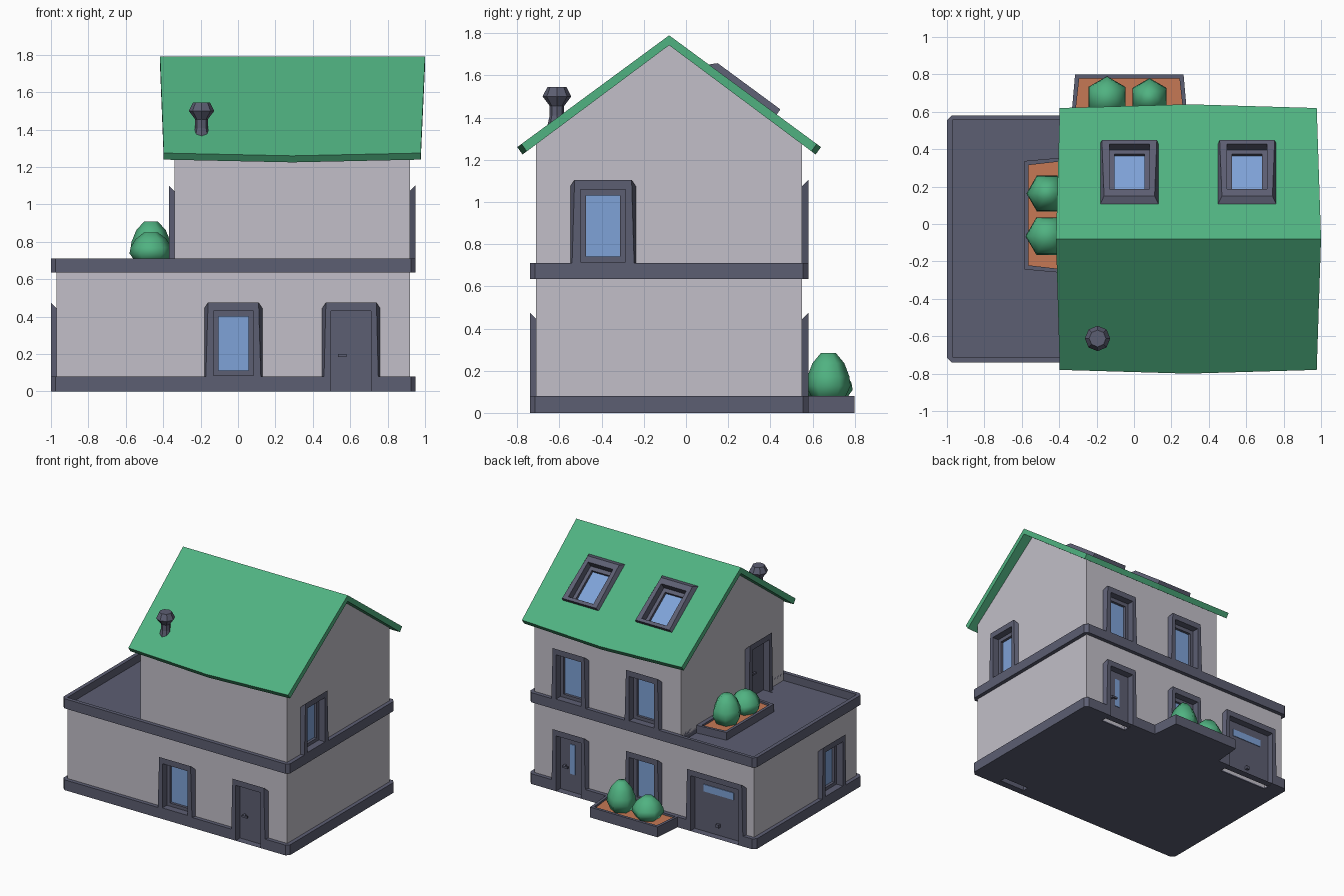
import bpy, bmesh, math
from mathutils import Matrix, Vector

cube = bpy.data.objects.get("Cube")
if cube:
    bpy.data.objects.remove(cube, do_unlink=True)


def material(name, rgb):
    m = bpy.data.materials.new(name)
    m.use_nodes = True
    m.diffuse_color = (*rgb, 1)
    m.node_tree.nodes["Principled BSDF"].inputs["Base Color"].default_value = (*rgb, 1)
    return m


WALL = material("pale wall", (0.54, 0.52, 0.58))
SLATE = material("slate trim", (0.107, 0.112, 0.168))
GREEN = material("green", (0.08, 0.445, 0.22))
GLASS = material("blue glass", (0.21, 0.36, 0.68))
SOIL = material("terracotta soil", (0.565, 0.19, 0.09))


def finish(name, bm, mats, smooth=False):
    bmesh.ops.recalc_face_normals(bm, faces=bm.faces)
    me = bpy.data.meshes.new(name)
    bm.to_mesh(me)
    bm.free()
    for m in mats:
        me.materials.append(m)
    for p in me.polygons:
        p.use_smooth = smooth
    ob = bpy.data.objects.new(name, me)
    bpy.context.collection.objects.link(ob)
    return ob


def skin(bm, loops, cap_start=True, cap_end=True):
    """Bridge equal point loops; returns the end cap."""
    rings = [[bm.verts.new(p) for p in lp] for lp in loops]
    n = len(rings[0])
    for a, b in zip(rings, rings[1:]):
        for i in range(n):
            j = (i + 1) % n
            bm.faces.new((a[i], a[j], b[j], b[i]))
    if cap_start:
        bm.faces.new(rings[0][::-1])
    return bm.faces.new(rings[-1]) if cap_end else rings


def rect(x0, x1, y0, y1, z):
    return [(x0, y0, z), (x1, y0, z), (x1, y1, z), (x0, y1, z)]


def box(name, x, y, z, mat, chamfer=0):
    bm = bmesh.new()
    skin(bm, [rect(*x, *y, h) for h in z])
    if chamfer:
        upright = [e for e in bm.edges if abs(e.verts[0].co.z - e.verts[1].co.z) > 0.01]
        bmesh.ops.bevel(bm, geom=upright, offset=chamfer, segments=1, affect='EDGES')
    return finish(name, bm, [mat])


def facing(origin, out, up=(0, 0, 1)):
    """Local frame on a wall: x across, y up, z outward."""
    out, up = Vector(out).normalized(), Vector(up).normalized()
    m = Matrix((up.cross(out), up, out)).transposed().to_4x4()
    m.translation = origin
    return m


# Walls and trim bands
X0, X1, Y0, Y1 = -0.97, 0.92, -0.71, 0.55
UP_X, MID = -0.34, -0.08
lower = box("lower_walls", (X0, X1), (Y0, Y1), (0.01, 0.64), WALL)
base = box("base_band", (-1, 0.95), (-0.74, 0.58), (0, 0.08), SLATE, 0.025)
band = box("terrace_band", (-1, 0.95), (-0.74, 0.58), (0.635, 0.71), SLATE, 0.025)
pit = box("terrace_cutter", (X0, UP_X), (Y0, Y1 + 0.005), (0.65, 0.8), SLATE)

bm = bmesh.new()
gable = [(Y0, 0.64), (Y1, 0.64), (Y1, 1.28), (MID, 1.755), (Y0, 1.28)]
skin(bm, [[(x, y, z) for y, z in gable] for x in (UP_X, X1)])
upper = finish("upper_walls", bm, [WALL])

# Roof, slightly bowed at the eaves and wider at the ridge
RIDGE, SLOPE = 1.79, 0.736
bm = bmesh.new()
loops = []
for xr, xe, d in ((-0.417, -0.397, 0.70), (0.29, 0.29, 0.72), (1.0, 0.977, 0.70)):
    top, low = RIDGE - SLOPE * d, RIDGE - SLOPE * d - 0.035
    loops.append([(xe, MID - d, top), (xr, MID, RIDGE), (xe, MID + d, top),
                  (xe, MID + d - 0.025, low), (xr, MID, RIDGE - 0.047), (xe, MID - d + 0.025, low)])
rings = skin(bm, loops, False, False)
for r in (rings[0], rings[-1]):
    bm.faces.new((r[0], r[1], r[4], r[5]))
    bm.faces.new((r[1], r[2], r[3], r[4]))
roof = finish("roof", bm, [GREEN])

# Openings: each has a flared surround, a recess and a cutter for the wall
cut_bm = bmesh.new()


def opening(name, frame, height, half=0.155, sill=0.006, flare=-0.03, glazed=True):
    hole, top = half - 0.048, height - 0.045
    loops = [rect(-half, half, 0, height + flare, 0),
             [(-half + 0.008, 0, 0.03), (half - 0.008, 0, 0.03),
              (half - 0.02, height, 0.03), (-half + 0.02, height, 0.03)],
             rect(-hole, hole, sill, top, 0.03),
             rect(-hole, hole, sill, top, -0.025)]
    if glazed:
        g = hole - 0.027
        loops += [rect(-g, g, sill + 0.025, top - 0.03, w) for w in (-0.025, -0.045)]
    b = bmesh.new()
    pane = skin(b, [[frame @ Vector(p) for p in lp] for lp in loops], False)
    pane.material_index = 1 if glazed else 0
    # Open shell: the winding already faces outward
    finish(name, b, [SLATE, GLASS])
    e = 0.004
    skin(cut_bm, [[frame @ Vector(p) for p in rect(-hole - e, hole + e, sill - e, top + e, w)]
                  for w in (-0.07, 0.05)])


def plate(name, frame, u, v, w, mat):
    b = bmesh.new()
    skin(b, [[frame @ Vector(p) for p in rect(*u, *v, h)] for h in w])
    finish(name, b, [mat])


COL_A, COL_B, SIDE_Y, TALL = -0.025, 0.605, -0.393, 0.395
FRONT, BACK, EAST, WEST = (0, -1, 0), (0, 1, 0), (1, 0, 0), (-1, 0, 0)

windows = {
    "front_window": ((COL_A, Y0, 0.08), FRONT),
    "back_lower_window": ((COL_A, Y1, 0.08), BACK),
    "back_upper_window_right": ((COL_A, Y1, 0.71), BACK),
    "back_upper_window_left": ((COL_B, Y1, 0.71), BACK),
    "left_upper_window": ((X1, SIDE_Y, 0.71), EAST),
    "right_lower_window": ((X0, SIDE_Y, 0.08), WEST),
}
for name, (pos, out) in windows.items():
    opening(name, facing(pos, out), TALL)

for name, x in (("skylight_right", COL_A), ("skylight_left", COL_B)):
    y = 0.43
    frame = facing((x, y, RIDGE - SLOPE * (y - MID)), (0, SLOPE, 1), (0, -1, SLOPE))
    opening(name, frame, 0.37, sill=0.025, flare=0.03)

doors = {
    "front_door": ((COL_B, Y0, 0), FRONT, 0.475),
    "back_door": ((COL_B, Y1, 0), BACK, 0.475),
    "terrace_door": ((UP_X, SIDE_Y, 0.65), WEST, 0.45),
}
for name, (pos, out, h) in doors.items():
    frame = facing(pos, out)
    opening(name, frame, h, sill=0, glazed=False)
    plate(name + "_handle", frame, (-0.07, -0.025), (0.185, 0.2), (-0.005, 0.008), SLATE)
    plate(name + "_handle_stem", frame, (-0.07, -0.055), (0.185, 0.2), (-0.026, -0.005), SLATE)
    if name == "back_door":
        plate("back_door_pane", frame, (-0.022, 0.022), (0.14, 0.37), (-0.026, -0.02), GLASS)

garage = facing((-0.65, Y1, 0), BACK)
opening("garage_door", garage, 0.475, half=0.255, sill=0, glazed=False)
plate("garage_pane", garage, (-0.13, 0.13), (0.31, 0.365), (-0.026, -0.02), GLASS)
plate("garage_knob", garage, (-0.013, 0.013), (0.065, 0.09), (-0.026, -0.005), SLATE)

# Cut the recesses
recesses = finish("recess_cutter", cut_bm, [])
for ob, cutters in ((lower, [recesses]), (base, [recesses]), (upper, [recesses]),
                    (roof, [recesses]), (band, [pit, recesses])):
    for c in cutters:
        mod = ob.modifiers.new("cut", 'BOOLEAN')
        mod.operation, mod.solver, mod.object = 'DIFFERENCE', 'EXACT', c
for c in (pit, recesses):
    c.hide_render = True
    c.display_type = 'WIRE'
    c.hide_set(True)


def lathe(name, frame, profile, sides, mat, smooth):
    b = bmesh.new()
    angles = [2 * math.pi * i / sides for i in range(sides)]
    skin(b, [[frame @ Vector((r * math.sin(a), h, r * math.cos(a))) for a in angles]
             for r, h in profile])
    return finish(name, b, [mat], smooth)


# Planters with two bushes each
BUSH = [(0.7, 0), (1, 0.3), (0.95, 0.5), (0.72, 0.78), (0.33, 1)]


def planter(name, frame, height, depth, bushes):
    def tray(inset, h, near):
        far = depth - inset
        return [(-0.312 + inset, h, near), (0.312 - inset, h, near),
                (0.29 - inset, h, far), (-0.29 + inset, h, far)]
    b = bmesh.new()
    loops = [tray(0, 0, 0), tray(0, height, 0), tray(0.022, height, 0.032), tray(0.022, height - 0.015, 0.032)]
    soil = skin(b, [[frame @ Vector(p) for p in lp] for lp in loops])
    soil.material_index = 1
    finish(name, b, [SLATE, SOIL])
    for i, (u, r, h) in enumerate(bushes):
        spot = frame @ Matrix.Translation((u, height - 0.02, 0.125))
        lathe(f"{name}_bush_{i + 1}", spot, [(r * a, h * t) for a, t in BUSH], 6, GREEN, True)


planter("garden_planter", facing((COL_A, Y1, 0), BACK), 0.08, 0.25,
        [(-0.108, 0.105, 0.225), (0.12, 0.115, 0.165)])
planter("terrace_planter", facing((UP_X, 0.047, 0.65), WEST), 0.06, 0.245,
        [(-0.116, 0.11, 0.22), (0.112, 0.115, 0.16)])

# Chimney pot
lathe("chimney", facing((-0.195, -0.612, 1.35), FRONT),
      [(0.048, 0), (0.034, 0.06), (0.034, 0.105), (0.068, 0.15), (0.045, 0.195)], 8, SLATE, False)
